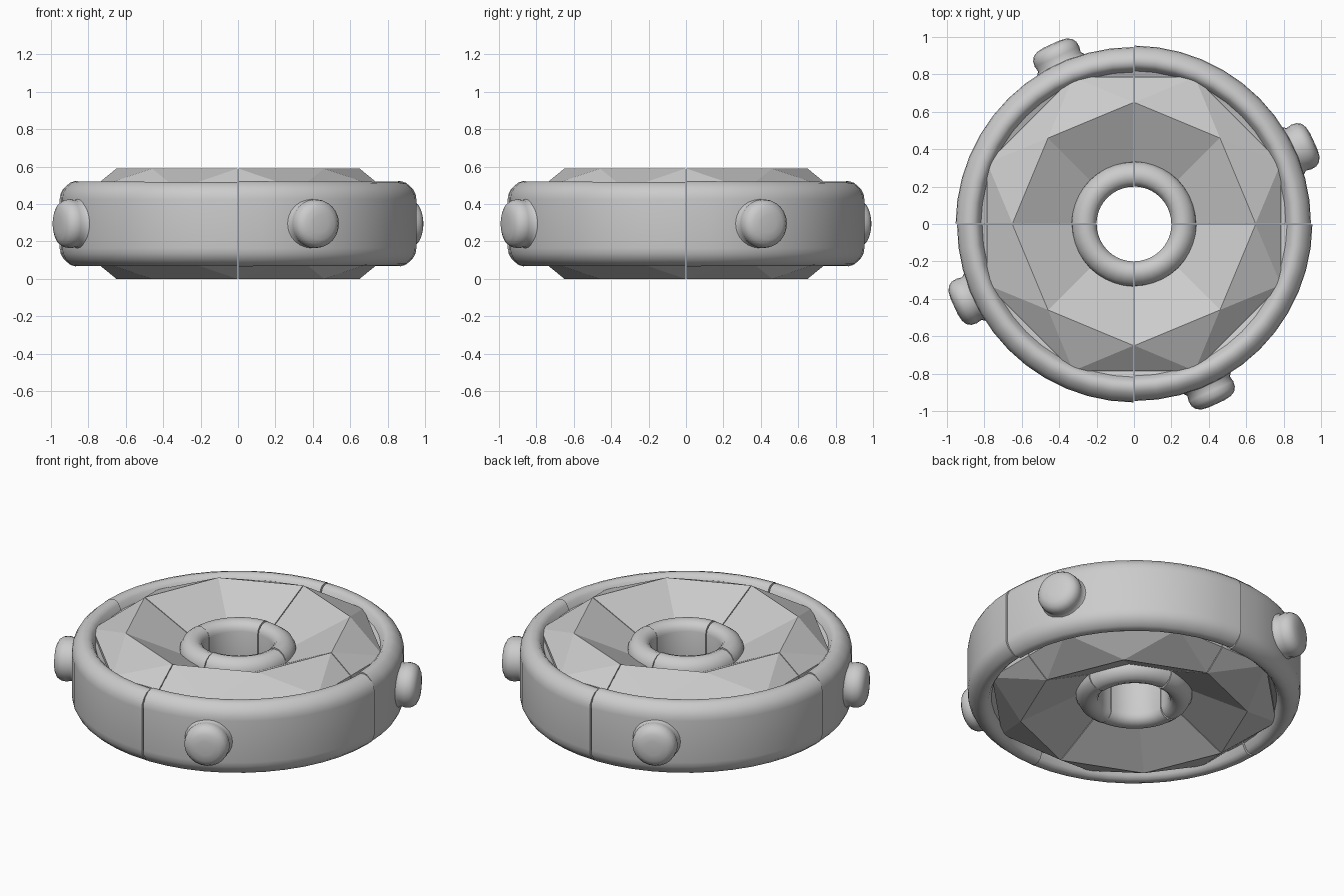
import bpy, bmesh, math
from mathutils import Matrix

if "Cube" in bpy.data.objects:
    bpy.data.objects.remove(bpy.data.objects["Cube"])

MID = 0.295          # height of the mirror plane between top and bottom
GAP = 0.0025         # half width of the seams between quarters

grey = bpy.data.materials.new("plain_grey")
grey.diffuse_color = (0.6, 0.6, 0.6, 1)
grey.use_nodes = True
grey.node_tree.nodes["Principled BSDF"].inputs["Base Color"].default_value = grey.diffuse_color


def finish(bm, name, angle):
    bmesh.ops.recalc_face_normals(bm, faces=bm.faces)
    me = bpy.data.meshes.new(name)
    bm.to_mesh(me)
    bm.free()
    ob = bpy.data.objects.new(name, me)
    bpy.context.collection.objects.link(ob)
    me.materials.append(grey)
    if angle:
        bpy.ops.object.select_all(action='DESELECT')
        ob.select_set(True)
        bpy.context.view_layer.objects.active = ob
        bpy.ops.object.shade_smooth_by_angle(angle=math.radians(angle))
    return ob


def mirrored(top):
    """Close an upper half profile (radius, height above middle)."""
    return top + [(r, -z) for r, z in reversed(top)]


def quarter_ring(name, top, start, steps):
    """Sweep a closed profile over a quarter turn, slightly tapered to leave a seam step."""
    bm = bmesh.new()
    loops = []
    for i in range(steps + 1):
        t = i / steps
        a = start + t * math.pi / 2
        taper = 1.004 - 0.008 * (1 - t)
        loop = []
        for r, z in mirrored(top):
            turn = GAP / r * (1 - 2 * t)
            rr = r * taper
            loop.append(bm.verts.new((rr * math.cos(a + turn), rr * math.sin(a + turn),
                                      MID + z * (1.012 - 0.024 * t))))
        loops.append(loop)
    n = len(loops[0])
    for p, q in zip(loops, loops[1:]):
        for j in range(n):
            bm.faces.new((p[j], q[j], q[(j + 1) % n], p[(j + 1) % n]))
    bm.faces.new(loops[0])
    bm.faces.new(loops[-1])
    return finish(bm, name, 35)


def quarter_disc(name, start):
    """Faceted quarter: sloping bowl, ridge corners, then triangles down to the rim."""
    bm = bmesh.new()

    def point(r, deg, z):
        a = start + math.radians(deg)
        turn = GAP / r * (1 if deg == 0 else -1 if deg == 90 else 0)
        return bm.verts.new((r * math.cos(a + turn), r * math.sin(a + turn), MID + z))

    edges = []
    for s in (1, -1):
        hub = [point(0.28, d, s * 0.115) for d in (0, 45, 90)]
        ridge = [point(0.65, d, s * 0.295) for d in (0, 45, 90)]
        flat = 0.85 * math.cos(math.pi / 8)
        rim = [point(r, d, s * 0.185) for r, d in
               ((flat, 0), (0.85, 22.5), (0.85, 67.5), (flat, 90))]
        for i in (0, 1):
            bm.faces.new((hub[i], ridge[i], ridge[i + 1], hub[i + 1]))
            bm.faces.new((ridge[i], rim[i + 1], ridge[i + 1]))
        bm.faces.new((ridge[0], rim[0], rim[1]))
        bm.faces.new((ridge[1], rim[1], rim[2]))
        bm.faces.new((ridge[2], rim[2], rim[3]))
        # outline of this side, used to wall the two sides together
        edges.append([hub[2], hub[1], hub[0], ridge[0]] + rim + [ridge[2]])
    up, down = edges
    for i in range(len(up)):
        j = (i + 1) % len(up)
        bm.faces.new((up[i], down[i], down[j], up[j]))
    return finish(bm, name, 0)


def knob(name, angle, sides=24):
    """Rounded stud pointing outward from the rim."""
    profile = [(0.115, 0.88), (0.14, 0.935), (0.125, 0.955), (0.131, 0.985),
               (0.127, 1.015), (0.112, 1.038), (0.085, 1.052), (0.045, 1.058)]
    bm = bmesh.new()
    loops = [[bm.verts.new((d, r * math.cos(k * math.tau / sides), r * math.sin(k * math.tau / sides)))
              for k in range(sides)] for r, d in profile]
    for p, q in zip(loops, loops[1:]):
        for k in range(sides):
            m = (k + 1) % sides
            bm.faces.new((p[k], p[m], q[m], q[k]))
    bm.faces.new(loops[0])
    bm.faces.new(loops[-1])
    bm.transform(Matrix.Translation((0, 0, MID)) @ Matrix.Rotation(angle, 4, 'Z'))
    return finish(bm, name, 50)


rim_top = [(0.77, 0.155), (0.815, 0.17), (0.832, 0.205), (0.85, 0.221), (0.875, 0.225),
           (0.90, 0.217), (0.93, 0.19), (0.946, 0.16), (0.95, 0.13)]
hub_top = [(0.2, 0.16), (0.207, 0.185), (0.225, 0.205), (0.255, 0.216), (0.285, 0.211),
           (0.315, 0.19), (0.331, 0.16), (0.335, 0.12)]

# Four matching quarters, each with one stud
for q in range(4):
    start = q * math.pi / 2
    quarter_ring(f"rim_quarter_{q + 1}", rim_top, start, 12)
    quarter_ring(f"hub_quarter_{q + 1}", hub_top, start, 10)
    quarter_disc(f"faceted_disc_quarter_{q + 1}", start)
    knob(f"stud_{q + 1}", start + math.radians(24.7))
